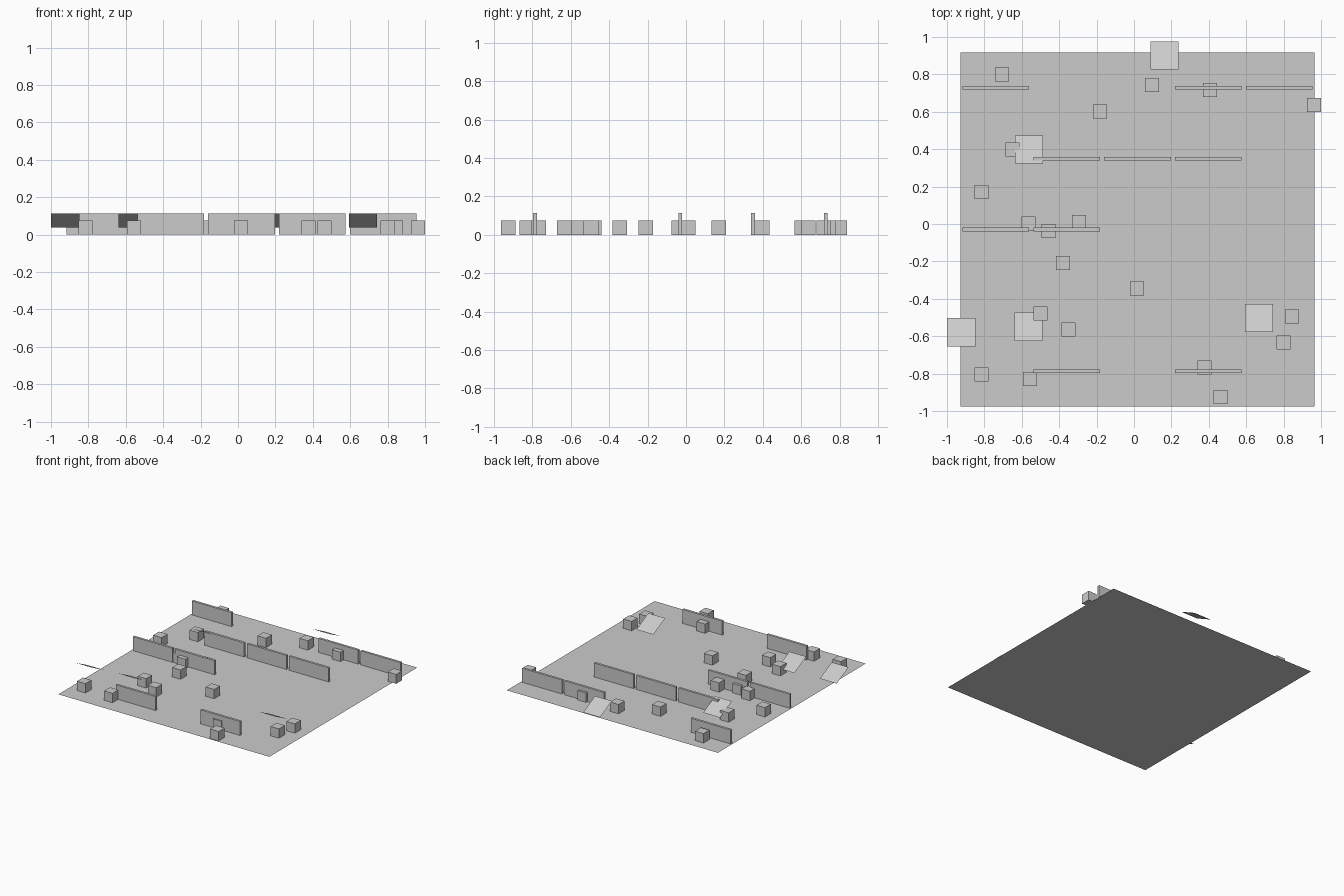
import bpy
from mathutils import Matrix

if "Cube" in bpy.data.objects:
    bpy.data.objects.remove(bpy.data.objects["Cube"])

U = 0.3786                 # grid cell size
CX, CY = 0.0187, -0.0295   # centre of the 5 x 5 floor


def mesh_object(name, verts, faces):
    mesh = bpy.data.meshes.new(name)
    mesh.from_pydata(verts, [], faces)
    obj = bpy.data.objects.new(name, mesh)
    bpy.context.collection.objects.link(obj)
    return obj


def box(name, x, y, size):
    """Box standing on the floor, centred on x, y."""
    bpy.ops.mesh.primitive_cube_add(size=1)
    obj = bpy.context.object
    obj.name = name
    obj.data.transform(Matrix.Translation((0, 0, 0.5)))
    obj.data.transform(Matrix.Diagonal((*size, 1)))
    obj.location = (x, y, 0)
    return obj


def sheet(name, x, y, half, z_front, z_back):
    """Single-sided square sheet, sloping from front to back."""
    obj = mesh_object(name, [(-half, -half, z_front), (half, -half, z_front),
                             (half, half, z_back), (-half, half, z_back)],
                      [(0, 1, 2, 3)])
    obj.location = (x, y, 0)
    return obj


# Floor sheet
sheet("floor", CX, CY, 2.5 * U, 0, 0)

# Thin wall panels, one per grid cell (column, row from centre)
for col, row in [(-2, 2), (1, 2), (2, 2), (-1, 1), (0, 1), (1, 1),
                 (-2, 0), (-1, 0), (-1, -2), (1, -2)]:
    box("wall_panel", CX + col * U, CY + row * U, (0.356, 0.019, 0.3 * U))

# Small crates scattered on the floor
crates = [(-.706, .80), (.096, .743), (.406, .717), (.9621, .636),
          (-.182, .602), (-.65, .398), (-.816, .171), (-.564, .003),
          (-.457, -.037), (-.294, .011), (-.38, -.209), (.016, -.345),
          (-.50, -.479), (-.35, -.564), (.845, -.495), (.799, -.634),
          (-.816, -.805), (-.556, -.829), (.377, -.767), (.463, -.925)]
for x, y in crates:
    box("crate", x, y, (0.2 * U,) * 3)

# Tilted floating panels, high edge at the front
for x, y in [(.163, .9005), (-.561, .398), (-.9243, -.578),
             (-.564, -.55), (.668, -.503)]:
    sheet("tilted_panel", x, y, 0.2 * U, 0.3 * U, 0.1 * U)
